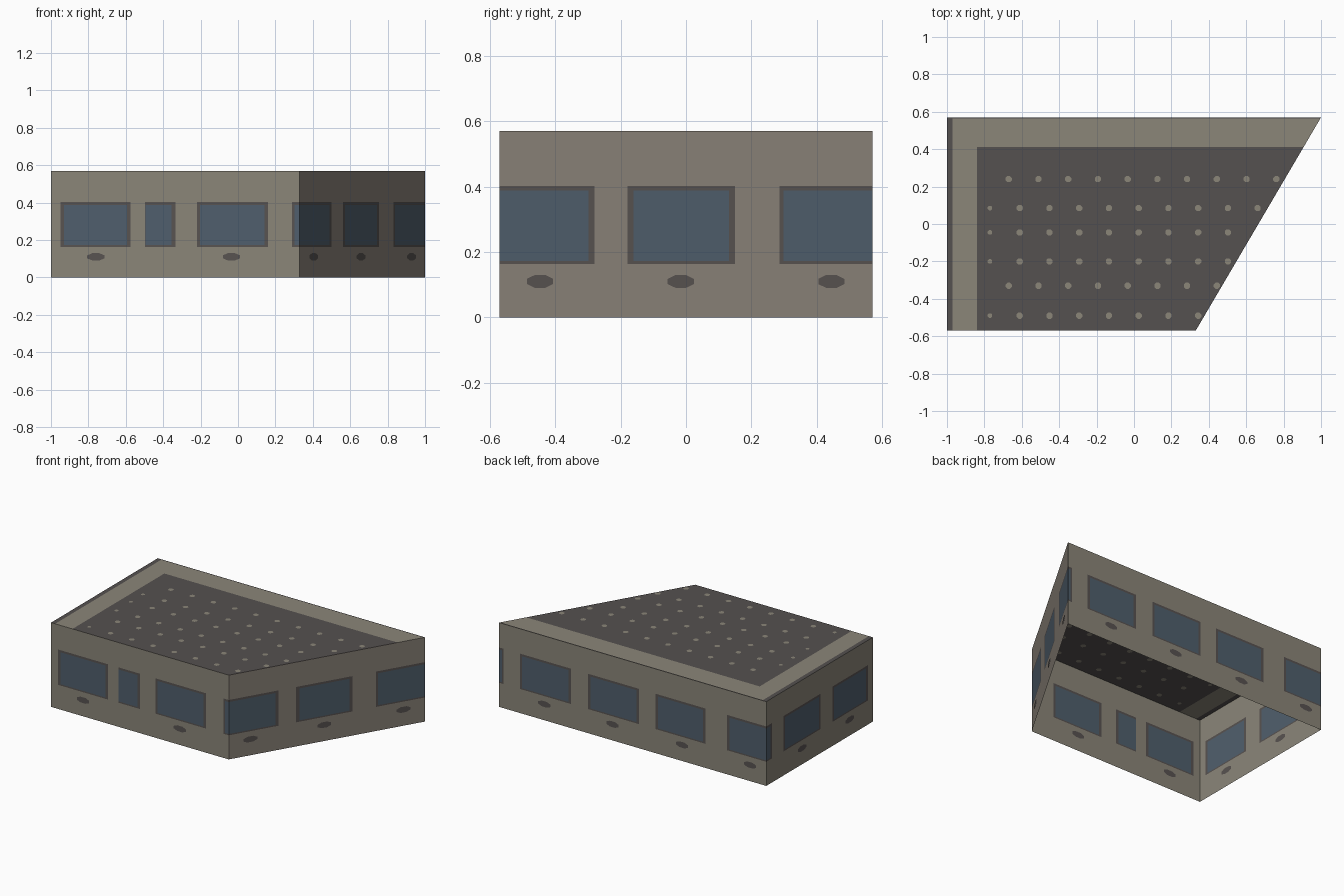
import bpy, bmesh, math
from mathutils import Vector

if "Cube" in bpy.data.objects:
    bpy.data.objects.remove(bpy.data.objects["Cube"])


def material(name, rgb):
    m = bpy.data.materials.new(name)
    lin = [((c / 255 + 0.055) / 1.055) ** 2.4 for c in rgb]
    m.diffuse_color = (*lin, 1)
    m.use_nodes = True
    m.node_tree.nodes["Principled BSDF"].inputs["Base Color"].default_value = m.diffuse_color
    return m


STONE = material("stone_wall", (139, 134, 121))
WARM = material("warm_wall", (139, 131, 121))
FRAME = material("dark_frame", (88, 83, 81))
GLASS = material("blue_glass", (80, 95, 109))
ROOF = material("dark_roof", (85, 81, 80))

H = 0.57
A, B, C, D = (-1, -0.57), (0.33, -0.57), (1, 0.57), (-1, 0.57)


def finish(bm, name, mats):
    me = bpy.data.meshes.new(name)
    bm.to_mesh(me)
    bm.free()
    for m in mats:
        me.materials.append(m)
    ob = bpy.data.objects.new(name, me)
    bpy.context.collection.objects.link(ob)
    return ob


def cut_panel(name, corners, cuts, rule, mats):
    """One flat face sliced by axis planes, coloured by a position rule."""
    bm = bmesh.new()
    bm.faces.new([bm.verts.new(c) for c in corners])
    for axis, value in cuts:
        n = Vector((0, 0, 0))
        n[axis] = 1
        bmesh.ops.bisect_plane(bm, geom=bm.verts[:] + bm.edges[:] + bm.faces[:],
                               plane_co=n * value, plane_no=n, dist=1e-5)
    for f in bm.faces:
        f.material_index = rule(f.calc_center_bounds())
    return finish(bm, name, mats)


def add_plate(bm, centre, u, v, n, w, h, sides=8):
    """Thin painted spot on both sides of a sheet."""
    for s in (1, -1):
        ring = []
        for i in range(sides):
            a = s * math.tau * (i + 0.5) / sides
            ring.append(bm.verts.new(centre + n * 0.002 * s
                                     + u * w * math.cos(a) + v * h * math.sin(a)))
        bm.faces.new(ring)


def wall(name, p, q, axis, wall_mat, windows, vents):
    """windows: (frame start, glass start, glass end, frame end) along axis."""
    zs = (0.163, 0.172, 0.388, 0.402)
    cuts = [(2, z) for z in zs] + [(axis, t) for w in windows for t in w]

    def rule(c):
        t, z = c[axis], c.z
        for f0, g0, g1, f1 in windows:
            if f0 < t < f1 and zs[0] < z < zs[3]:
                return 2 if g0 < t < g1 and zs[1] < z < zs[2] else 1
        return 0

    cut_panel(name, [(*p, 0), (*q, 0), (*q, H), (*p, H)], cuts, rule,
              [wall_mat, FRAME, GLASS])
    # small vents under the windows
    bm = bmesh.new()
    P, Q = Vector((*p, 0)), Vector((*q, 0))
    up = Vector((0, 0, 1))
    u = (Q - P).normalized()
    for t in vents:
        c = P.lerp(Q, (t - p[axis]) / (q[axis] - p[axis])) + up * 0.11
        add_plate(bm, c, u, up, u.cross(up), 0.05, 0.021)
    finish(bm, name + "_vents", [FRAME])


def win(f0, f1, e=0.018):
    return (f0, f0 + e, f1 - e, f1)


# Walls
wall("front_wall", A, B, 0, STONE,
     [win(-0.948, -0.575), (-0.496, -0.495, -0.355, -0.335), win(-0.22, 0.16),
      (0.29, 0.303, 0.34, 0.35)], [-0.76, -0.035])
wall("slanted_wall", B, C, 1, WARM,
     [(-0.6, -0.59, -0.298, -0.28), win(-0.178, 0.15), (0.285, 0.298, 0.59, 0.6)],
     [-0.445, -0.015, 0.445])
wall("back_wall", C, D, 0, STONE,
     [(0.968, 0.98, 1.02, 1.03), win(0.463, 0.845), win(-0.048, 0.333),
      win(-0.545, -0.17), (-1.03, -1.02, -0.725, -0.707)],
     [0.66, 0.15, -0.37, -0.88])
wall("left_wall", D, A, 1, STONE,
     [(0.508, 0.524, 0.59, 0.6), win(-0.01, 0.387), win(-0.516, -0.138)],
     [0.19, -0.32])


# Roof with pale border band and dark outer strips
def roof_rule(c):
    if c.x < -0.97 or c.y > 0.563:
        return 1
    return 0 if c.x < -0.84 or c.y > 0.412 else 1


cut_panel("roof", [(*k, H) for k in (A, B, C, D)],
          [(0, -0.97), (0, -0.84), (1, 0.412), (1, 0.563)], roof_rule, [STONE, ROOF])

# Pale roof dots in staggered rows
bm = bmesh.new()
for y, x0 in ((0.24, -0.67), (0.085, -0.77), (-0.045, -0.77),
              (-0.2, -0.77), (-0.33, -0.67), (-0.49, -0.77)):
    edge = 0.33 + (y + 0.57) * 0.67 / 1.14
    x = x0
    while x < edge - 0.018:
        r = 0.013 if x < -0.7 else 0.018
        add_plate(bm, Vector((x, y, H)), Vector((1, 0, 0)), Vector((0, 1, 0)),
                  Vector((0, 0, 1)), r, r)
        x += 0.159
finish(bm, "roof_dots", [STONE])
